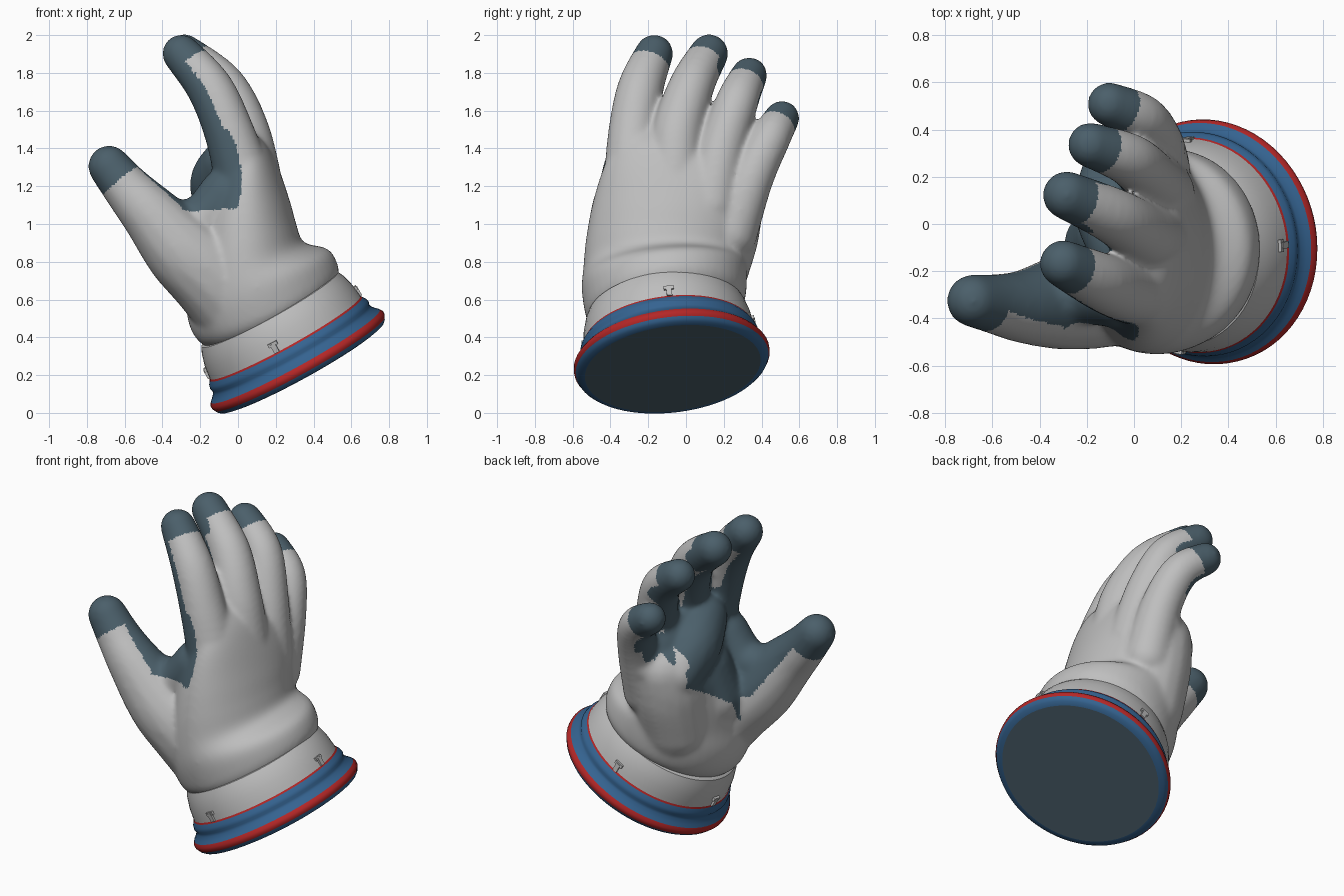
import bpy, bmesh, math
from mathutils import Vector
from mathutils.kdtree import KDTree

if "Cube" in bpy.data.objects:
    bpy.data.objects.remove(bpy.data.objects["Cube"])


def material(name, rgb):
    m = bpy.data.materials.new(name)
    m.diffuse_color = (*rgb, 1)
    m.use_nodes = True
    m.node_tree.nodes["Principled BSDF"].inputs["Base Color"].default_value = m.diffuse_color
    return m


GREY = material("light_grey_fabric", (0.52, 0.52, 0.52))
SLATE = material("slate_grip", (0.07, 0.115, 0.145))
BLUE = material("blue_ring", (0.035, 0.125, 0.28))
RED = material("red_trim", (0.46, 0.02, 0.02))


def spline(points, steps):
    """Catmull-Rom samples through tuples of any size."""
    pts = [points[0]] + list(points) + [points[-1]]
    out = []
    for i in range(1, len(pts) - 2):
        for s in range(steps):
            t = s / steps
            out.append([0.5 * (2 * b + (c - a) * t + (2 * a - 5 * b + 4 * c - d) * t * t
                               + (3 * b - a - 3 * c + d) * t ** 3)
                        for a, b, c, d in zip(*pts[i - 1:i + 3])])
    return out + [list(points[-1])]


def lerp_table(table, x):
    if x <= table[0][0]:
        return table[0][1]
    for (x0, y0), (x1, y1) in zip(table, table[1:]):
        if x <= x1:
            return y0 + (y1 - y0) * (x - x0) / (x1 - x0)
    return table[-1][1]


# Digit paths: x, y, z, radius
FINGERS = [
    [(0.05, -0.285, 1.16, .16), (-0.045, -0.28, 1.48, .135), (-0.15, -0.24, 1.72, .124), (-0.30, -0.168, 1.902, .102)],
    [(0.09, -0.06, 1.20, .15), (0.035, -0.045, 1.48, .138), (-0.08, 0.03, 1.73, .122), (-0.285, 0.122, 1.902, .104)],
    [(0.11, 0.13, 1.10, .15), (0.07, 0.19, 1.40, .126), (-0.02, 0.272, 1.65, .114), (-0.185, 0.335, 1.787, .097)],
    [(0.10, 0.24, 0.95, .14), (0.09, 0.345, 1.24, .12), (0.03, 0.445, 1.45, .108), (-0.105, 0.508, 1.56, .094)],
]
THUMB = [(0.0, -0.24, 0.58, .25), (-0.13, -0.29, 0.72, .235), (-0.29, -0.33, 0.86, .205), (-0.46, -0.35, 1.05, .158),
         (-0.58, -0.34, 1.18, .130), (-0.683, -0.325, 1.305, .112)]
# Fleshy pads: hand edge, upper palm, thumb web
PADS = [
    [(0.0, 0.10, 0.72, .22), (0.0, 0.17, 0.95, .22), (0.0, 0.22, 1.1, .19)],
    [(-0.08, 0.20, 1.10, .15), (-0.09, 0.06, 1.22, .165), (-0.04, -0.1, 1.32, .15)],
    [(-0.36, -0.31, 1.01, .12), (-0.20, -0.30, 1.02, .13), (-0.06, -0.29, 1.15, .15)],
    [(-0.10, -0.1, 0.85, .2), (-0.08, -0.05, 1.05, .17)],
]

# Palm and wrist rings: centre xyz, half depth, half width, tilt in x, tilt in y
RINGS = [
    (0.19, -0.10, 0.50, .36, .37, .50, .13),
    (0.165, -0.105, 0.555, .41, .42, .48, .13),
    (0.135, -0.11, 0.625, .425, .435, .45, .12),
    (0.10, -0.115, 0.71, .405, .44, .42, .10),
    (0.045, -0.11, 0.79, .325, .435, .36, .06),
    (0.03, -0.09, 0.92, .29, .44, .25, 0),
    (0.03, -0.055, 1.08, .25, .44, .12, -.08),
    (0.045, 0.0, 1.24, .185, .435, .05, -.2),
    (0.035, 0.02, 1.36, .14, .37, 0, -.28),
    (0.02, 0.02, 1.44, .07, .28, 0, -.28),
]


def add_loft(verts, faces, loops):
    """Append a closed tube through equal point loops."""
    o, n = len(verts), len(loops[0])
    for loop in loops:
        verts.extend(loop)
    for i in range(len(loops) - 1):
        for k in range(n):
            a, b = o + i * n + k, o + i * n + (k + 1) % n
            faces.append((a, b, b + n, a + n))
    faces.append(tuple(range(o + n - 1, o - 1, -1)))
    last = o + (len(loops) - 1) * n
    faces.append(tuple(range(last, last + n)))


def circle(count):
    return [(math.cos(k * math.tau / count), math.sin(k * math.tau / count)) for k in range(count)]


def build_hand():
    verts, faces, loops = [], [], []
    for cx, cy, cz, a, b, sx, sy in spline(RINGS, 4):
        u, v = Vector((1, 0, sx)).normalized() * a, Vector((0, 1, sy)).normalized() * b
        loops.append([Vector((cx, cy, cz)) + u * c + v * s for c, s in circle(48)])
    add_loft(verts, faces, loops)
    # Overlapping balls along every digit and pad
    lats = [-math.pi / 2 + math.pi * (i + .25) / 10.5 for i in range(11)]
    for path in FINGERS + [THUMB] + PADS:
        for x, y, z, r in spline(path, 8):
            add_loft(verts, faces, [[(x + r * math.cos(t) * c, y + r * math.cos(t) * s, z + r * math.sin(t))
                                     for c, s in circle(18)] for t in lats])
    mesh = bpy.data.meshes.new("glove_hand")
    mesh.from_pydata(verts, [], faces)
    obj = bpy.data.objects.new("glove_hand", mesh)
    bpy.context.collection.objects.link(obj)
    # Fuse all volumes into one soft skin
    rem = obj.modifiers.new("fuse", 'REMESH')
    rem.mode, rem.voxel_size = 'VOXEL', 0.012
    smooth = obj.modifiers.new("soften", 'SMOOTH')
    smooth.factor, smooth.iterations = 0.5, 24
    dg = bpy.context.evaluated_depsgraph_get()
    fused = bpy.data.meshes.new_from_object(obj.evaluated_get(dg))
    obj.modifiers.clear()
    obj.data = fused
    return obj


def path_tree(paths):
    pts = [q[:3] for path in paths for q in spline(path, 8)]
    tree = KDTree(len(pts))
    for i, q in enumerate(pts):
        tree.insert(q, i)
    tree.balance()
    return tree


def paint_hand(obj):
    mesh = obj.data
    mesh.materials.clear()
    mesh.materials.append(GREY)
    mesh.materials.append(SLATE)
    finger_tree, thumb_tree = path_tree(FINGERS), path_tree([THUMB])
    tips = []
    for path, lim in [(f, -0.08) for f in FINGERS] + [(THUMB, -0.10)]:
        end, prev = Vector(path[-1][:3]), Vector(path[-2][:3])
        tips.append((end, (end - prev).normalized(), lim))
    low_edge = [(-0.45, 1.08), (-0.38, 1.05), (-0.25, 0.9), (-0.13, 0.7),
                (-0.05, 0.86), (0.1, 0.96), (0.3, 1.07)]
    side_edge = [(1.06, -0.12), (1.09, -0.03), (1.15, 0.015), (1.3, 0.015), (1.42, -0.01), (1.5, -0.05)]
    inner = Vector((0.55, 0.5, 0.6)).normalized()
    palmward = Vector((-0.9, -0.1, -0.4)).normalized()

    def is_grip(p, n):
        # Dipped fingertips
        for c, d, lim in tips:
            if (p - c).length < 0.19 and (p - c).dot(d) > lim:
                return True
        # Inside of the thumb
        if p.x < -0.3 and p.z < 1.45:
            return p.z > 0.88 and (p - thumb_tree.find(p)[0]).dot(inner) > 0.08
        # Inside of the fingers
        if p.z > 1.5 - 0.35 * max(p.y + 0.1, 0):
            lim = 0.035 if p.y < -0.2 else 0.055
            return (p - finger_tree.find(p)[0]).dot(palmward) > lim
        # Palm
        if p.y > 0.25 and n.y > 0.55:
            return False
        return p.x < lerp_table(side_edge, p.z) and p.z > lerp_table(low_edge, p.y) \
            or (p.x < 0.02 and n.x < -0.2 and p.z > lerp_table(low_edge, p.y))

    for f in mesh.polygons:
        f.use_smooth = True
        f.material_index = int(is_grip(f.center.copy(), f.normal))


hand = build_hand()
paint_hand(hand)

# Cuff frame
BASE = Vector((0.34, -0.07, 0.235))
N = Vector((-0.48, -0.11, 0.87)).normalized()
U = (Vector((1, 0, 0)) - N * N.x).normalized()
V = N.cross(U)


def cuff_point(r, t, ang):
    return BASE + N * t + (U * math.cos(ang) + V * math.sin(ang)) * r


def lathe(name, profile, mat, segments=72):
    n = segments
    verts = [cuff_point(r, t, k * math.tau / n) for r, t in profile for k in range(n)]
    faces = [(i * n + k, i * n + (k + 1) % n, (i + 1) * n + (k + 1) % n, (i + 1) * n + k)
             for i in range(len(profile) - 1) for k in range(n)]
    if len(profile) == 1:
        faces = [tuple(range(n - 1, -1, -1))]
    mesh = bpy.data.meshes.new(name)
    mesh.from_pydata(verts, [], faces)
    mesh.materials.append(mat)
    obj = bpy.data.objects.new(name, mesh)
    bpy.context.collection.objects.link(obj)
    bpy.context.view_layer.objects.active = obj
    obj.select_set(True)
    bpy.ops.object.shade_smooth_by_angle(angle=math.radians(40))
    obj.select_set(False)


# Cuff rings from the base up
lathe("cuff_base_disc", [(.468, 0)], SLATE)
lathe("cuff_base_rim", [(.468, 0), (.495, .006), (.508, .018), (.514, .03)], BLUE)
lathe("cuff_red_band", [(.514, .03), (.521, .042), (.521, .06), (.510, .076)], RED)
lathe("cuff_blue_ring", [(.510, .076), (.495, .09), (.478, .11), (.474, .125), (.479, .14), (.474, .16), (.46, .18)], BLUE)
lathe("cuff_red_seam", [(.46, .18), (.455, .190)], RED)
lathe("cuff_sleeve", [(.455, .190), (.452, .215), (.445, .265), (.428, .325), (.412, .36), (.39, .37), (.30, .37)], GREY)

# Small fastening tabs around the sleeve
for i, deg in enumerate((-96, 4, 91, 178)):
    bm = bmesh.new()
    for r, t, half_w, half_h in ((.450, .215, .014, .026), (.447, .238, .026, .010)):
        made = bmesh.ops.create_cube(bm, size=1)
        for v in made["verts"]:
            s = v.co.copy()
            v.co = cuff_point(r + s.x * .03, t + s.z * 2 * half_h,
                              math.radians(deg) + s.y * 2 * half_w / .45)
    mesh = bpy.data.meshes.new("cuff_tab")
    bm.to_mesh(mesh)
    bm.free()
    mesh.materials.append(GREY)
    bpy.context.collection.objects.link(bpy.data.objects.new(f"cuff_tab_{i + 1}", mesh))
